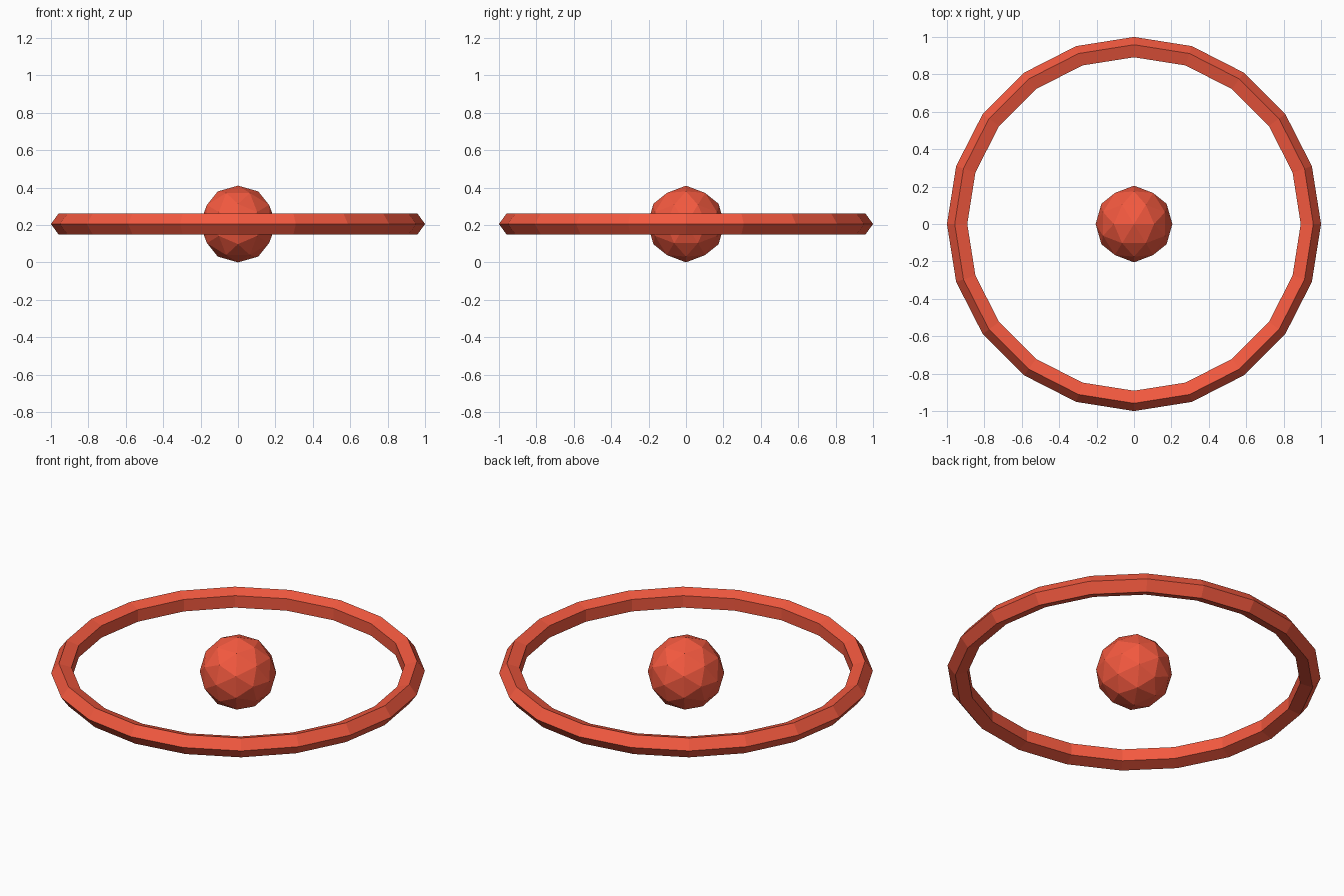
import bpy, bmesh
from math import sqrt
from mathutils import Vector

if "Cube" in bpy.data.objects:
    bpy.data.objects.remove(bpy.data.objects["Cube"])

RED = bpy.data.materials.new("red")
RED.diffuse_color = (0.9, 0.1, 0.05, 1)
RED.use_nodes = True
RED.node_tree.nodes["Principled BSDF"].inputs["Base Color"].default_value = RED.diffuse_color
R = 0.205   # ball radius, also the height of the ring plane

# Outer ring: 20-sided hoop with a pentagonal section
bpy.ops.mesh.primitive_torus_add(major_segments=20, minor_segments=5,
                                 major_radius=0.94, minor_radius=0.06,
                                 location=(0, 0, R))
ring = bpy.context.object
ring.name = "outer_ring"
ring.data.materials.append(RED)

# Centre ball: icosahedron on three golden rectangles, split once and rounded
phi = (1 + sqrt(5)) / 2
corners = []
for a in (-1, 1):
    for b in (-phi, phi):
        corners += [Vector((a, 0, b)), Vector((b, a, 0)), Vector((0, b, a))]
points = list(corners)
for i, p in enumerate(corners):
    points += [p + q for q in corners[:i] if (p - q).length < 2.1]

bm = bmesh.new()
for p in points:
    bm.verts.new(p.normalized() * R)
bmesh.ops.convex_hull(bm, input=bm.verts[:])
bmesh.ops.recalc_face_normals(bm, faces=bm.faces[:])
mesh = bpy.data.meshes.new("centre_ball")
bm.to_mesh(mesh)
bm.free()
mesh.materials.append(RED)
ball = bpy.data.objects.new("centre_ball", mesh)
ball.location.z = R
bpy.context.collection.objects.link(ball)
